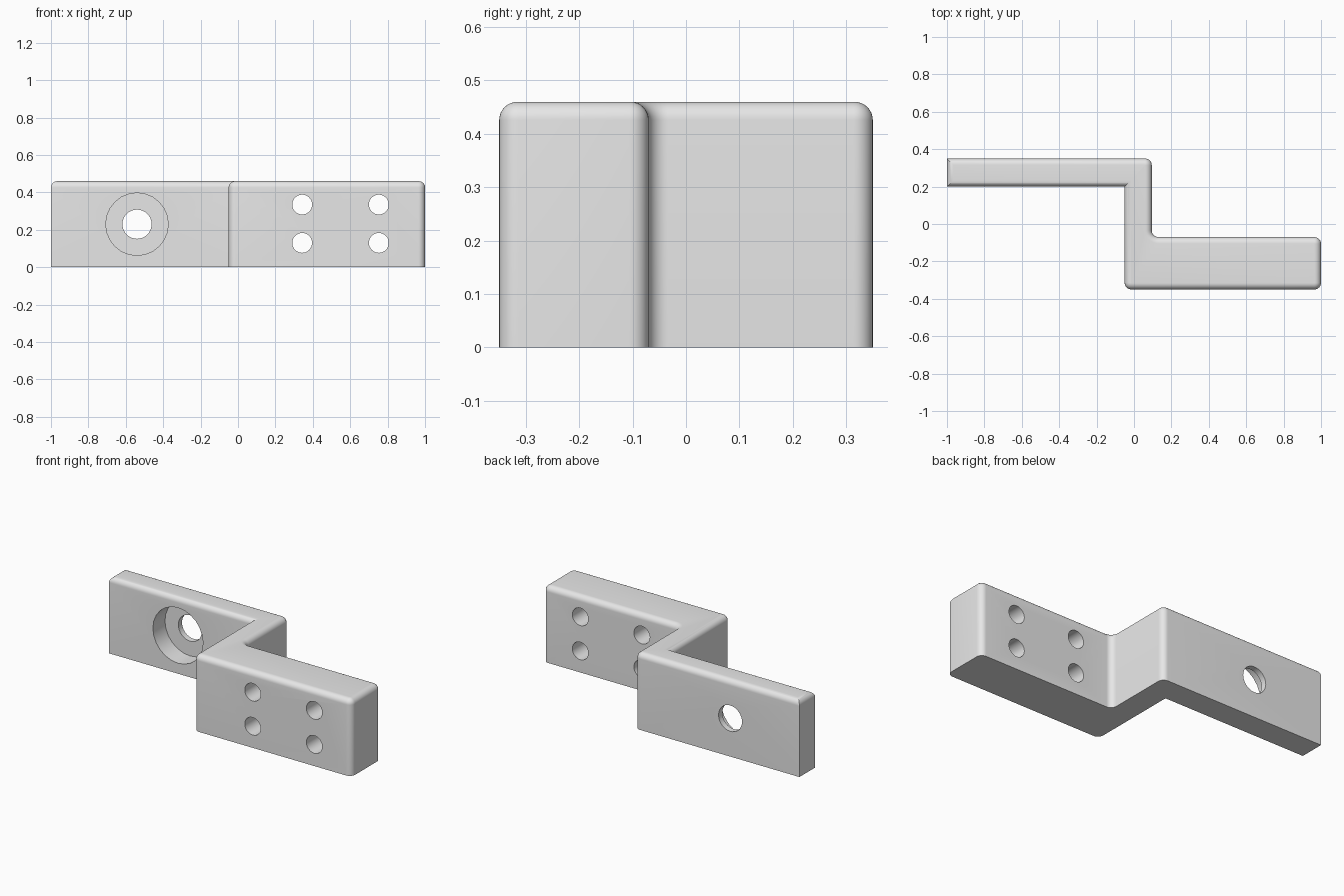
import bpy
import bmesh
import math

default = bpy.data.objects.get("Cube")
if default:
    bpy.data.objects.remove(default, do_unlink=True)

HEIGHT = 0.46
RADIUS = 0.036
BACK_X = 0.095     # back face of the step
STEP_X = -0.05     # front face of the step
ARM_Y = 0.2        # front face of the thin arm

grey = bpy.data.materials.new("light grey")
grey.use_nodes = True
colour = (0.8, 0.8, 0.8, 1)
grey.diffuse_color = colour
grey.node_tree.nodes["Principled BSDF"].inputs["Base Color"].default_value = colour


def drill(target, name, x, z, radius, y_start, y_end, sides):
    """Cut a round hole along y."""
    bpy.ops.mesh.primitive_cylinder_add(
        vertices=sides, radius=radius, depth=y_end - y_start,
        location=(x, (y_start + y_end) / 2, z), rotation=(math.pi / 2, 0, 0))
    cutter = bpy.context.object
    cutter.name = name
    cutter.data.materials.append(grey)
    mod = target.modifiers.new(name, "BOOLEAN")
    mod.operation = "DIFFERENCE"
    mod.solver = "EXACT"
    mod.object = cutter
    bpy.context.view_layer.objects.active = target
    bpy.ops.object.modifier_apply(modifier=mod.name)
    bpy.data.objects.remove(cutter, do_unlink=True)


# Stepped bracket body: thin arm, step and thick block as one profile
profile = [(-1, ARM_Y), (STEP_X, ARM_Y), (STEP_X, -0.35), (1, -0.35),
           (1, -0.07), (BACK_X, -0.07), (BACK_X, 0.35), (-1, 0.35)]
bm = bmesh.new()
base = bm.faces.new([bm.verts.new((x, y, 0)) for x, y in profile])
top = bmesh.ops.extrude_face_region(bm, geom=[base])["geom"]
bmesh.ops.translate(bm, vec=(0, 0, HEIGHT),
                    verts=[v for v in top if isinstance(v, bmesh.types.BMVert)])
bmesh.ops.recalc_face_normals(bm, faces=bm.faces)


# Round the upright corners, leaving the arm end and its inner corner sharp
def is_rounded(edge):
    a, b = edge.verts
    upright = abs(a.co.z - b.co.z) > 0.1
    sharp = a.co.x < -0.9 or (abs(a.co.x - STEP_X) < 0.01 and a.co.y > 0)
    return upright and not sharp


bmesh.ops.bevel(bm, geom=[e for e in bm.edges if is_rounded(e)], offset=RADIUS,
                offset_type="OFFSET", segments=8, profile=0.5, affect="EDGES")

# Round the whole top rim
rim = [e for e in bm.edges if all(v.co.z > HEIGHT - 0.001 for v in e.verts)]
bmesh.ops.bevel(bm, geom=rim, offset=RADIUS - 0.002, offset_type="OFFSET",
                segments=8, profile=0.5, affect="EDGES", clamp_overlap=False)
bmesh.ops.recalc_face_normals(bm, faces=bm.faces)

mesh = bpy.data.meshes.new("bracket")
bm.to_mesh(mesh)
bm.free()
mesh.materials.append(grey)
bracket = bpy.data.objects.new("stepped_bracket", mesh)
bpy.context.collection.objects.link(bracket)

# Counterbored hole in the thin arm
drill(bracket, "counterbore", -0.54, 0.23, 0.167, ARM_Y - 0.1, ARM_Y + 0.115, 24)
drill(bracket, "arm_hole", -0.54, 0.23, 0.078, ARM_Y - 0.1, 0.5, 32)

# Four screw holes through the thick block
for x in (0.343, 0.753):
    for z in (0.13, 0.335):
        drill(bracket, "screw_hole", x, z, 0.053, -0.5, 0.1, 32)

bpy.ops.object.select_all(action="DESELECT")
bracket.select_set(True)
bpy.context.view_layer.objects.active = bracket
bpy.ops.object.shade_smooth_by_angle(angle=math.radians(30))
